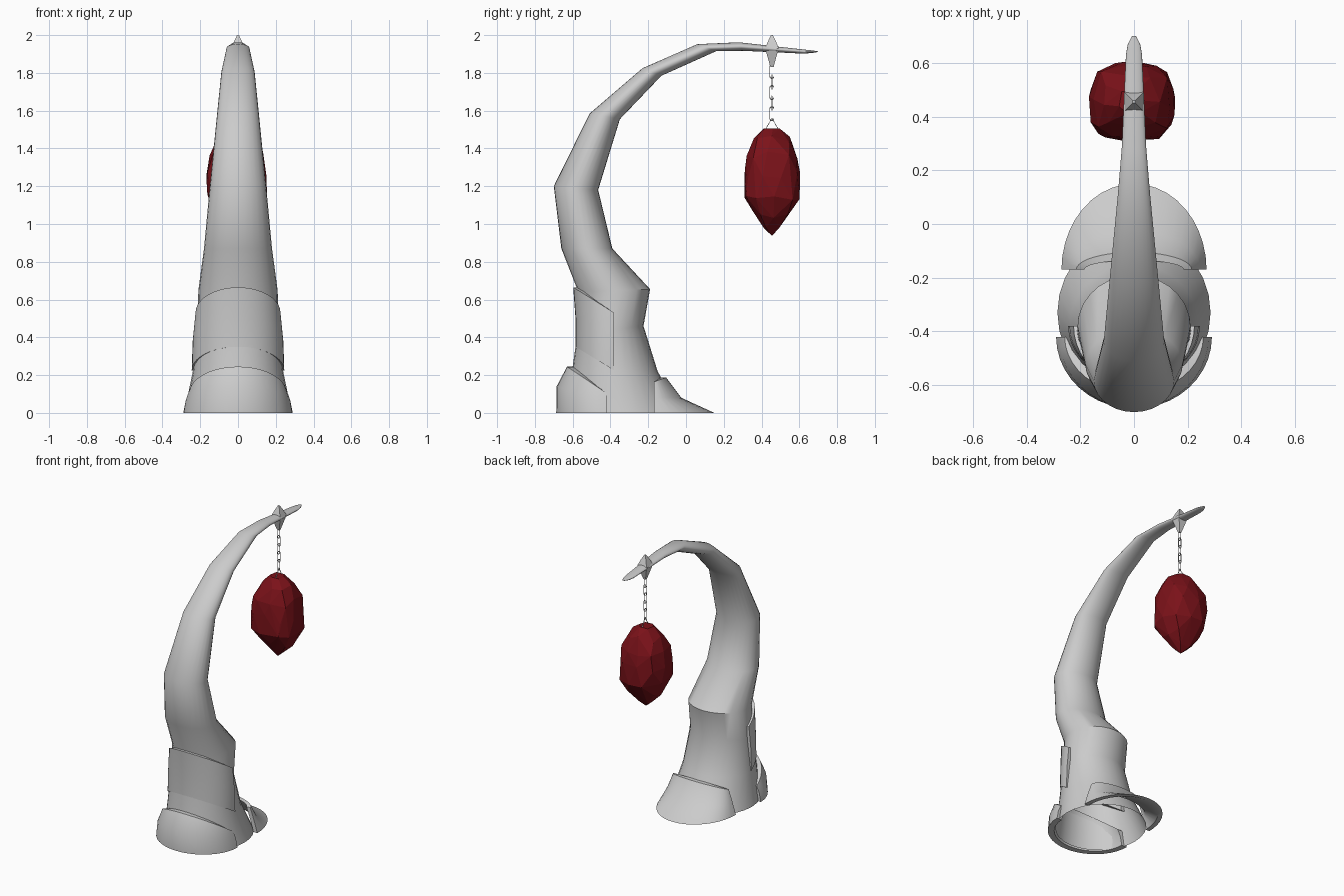
import bpy, bmesh, math, random
from mathutils import Vector

if "Cube" in bpy.data.objects:
    bpy.data.objects.remove(bpy.data.objects["Cube"])

random.seed(4)


def finish(name, bm, angle=None, mat=None):
    bmesh.ops.recalc_face_normals(bm, faces=bm.faces)
    me = bpy.data.meshes.new(name)
    bm.to_mesh(me)
    bm.free()
    ob = bpy.data.objects.new(name, me)
    bpy.context.collection.objects.link(ob)
    if mat:
        me.materials.append(mat)
    if angle:
        bpy.ops.object.select_all(action='DESELECT')
        ob.select_set(True)
        bpy.context.view_layer.objects.active = ob
        bpy.ops.object.shade_smooth_by_angle(angle=math.radians(angle))
    return ob


def loft(name, loops, start=True, end=True, ring=False, angle=35):
    """Skin a list of closed loops, optionally capped or joined into a ring."""
    bm = bmesh.new()
    vs = [[bm.verts.new(p) for p in loop] for loop in loops]
    pairs = list(zip(vs, vs[1:])) + ([(vs[-1], vs[0])] if ring else [])
    n = len(loops[0])
    for a, b in pairs:
        for i in range(n):
            j = (i + 1) % n
            bm.faces.new((a[i], a[j], b[j], b[i]))
    if start and not ring:
        bm.faces.new(vs[0])
    if end and not ring:
        bm.faces.new(vs[-1])
    return finish(name, bm, angle)


# Curved horn: outer (y, z), inner (y, z), half width in x
horn = [
    (-0.63, 0.00, -0.03, 0.00, 0.285),
    (-0.605, 0.21, -0.15, 0.22, 0.24),
    (-0.575, 0.42, -0.225, 0.46, 0.215),
    (-0.57, 0.64, -0.19, 0.655, 0.21),
    (-0.66, 0.87, -0.39, 0.87, 0.18),
    (-0.70, 1.20, -0.465, 1.18, 0.15),
    (-0.51, 1.585, -0.35, 1.555, 0.112),
    (-0.23, 1.825, -0.13, 1.785, 0.088),
    (0.06, 1.952, 0.16, 1.915, 0.06),
    (0.28, 1.962, 0.30, 1.917, 0.045),
    (0.64, 1.922, 0.62, 1.902, 0.03),
    (0.675, 1.918, 0.665, 1.905, 0.023),
    (0.70, 1.915, 0.695, 1.91, 0.008),
]
loops = []
for oy, oz, iy, iz, w in horn:
    c = Vector((0, (oy + iy) / 2, (oz + iz) / 2))
    h = Vector((0, oy, oz)) - c
    loops.append([c + h * math.cos(t) + Vector((w * math.sin(t), 0, 0))
                  for t in (math.tau * k / 28 for k in range(28))])
loft("curved_horn", loops, start=False, angle=40)


def plate(name, rows, thick, n=20):
    """Half-elliptic armour band; row = half width, y centre, y sides, z centre, z sides."""
    sections = []
    for k in range(n + 1):
        t = -math.pi / 2 + math.pi * k / n
        s, c = math.sin(t), math.cos(t)

        def pt(r, d):
            w, yc, ys, zc, zs = r
            dy = yc - ys
            dy -= math.copysign(d, dy)
            return Vector(((w - d) * s, ys + dy * c, zs + (zc - zs) * c))
        sections.append([pt(r, 0) for r in rows] + [pt(r, thick) for r in reversed(rows)])
    loft(name, sections)


plate("upper_front_plate", [
    (0.245, -0.585, -0.38, 0.35, 0.225),
    (0.240, -0.585, -0.38, 0.50, 0.38),
    (0.225, -0.597, -0.38, 0.665, 0.53)], 0.035)
plate("lower_front_plate", [
    (0.290, -0.687, -0.42, 0.00, 0.00),
    (0.278, -0.685, -0.42, 0.14, 0.06),
    (0.258, -0.63, -0.42, 0.245, 0.105)], 0.04)
plate("rear_toe_plate", [
    (0.270, 0.15, -0.17, 0.00, 0.00),
    (0.245, -0.025, -0.17, 0.08, 0.08),
    (0.215, -0.105, -0.17, 0.187, 0.165)], 0.03)

# Hanging point through the horn tip
HY = 0.455
hook = [(1.83, 0.008), (1.93, 0.036), (1.965, 0.022), (2.0, 0.005)]
loft("tip_stud", [[(r * sx, HY + r * sy, z) for sx, sy in
                   ((-1, -1), (1, -1), (1, 1), (-1, 1))] for z, r in hook], angle=20)


def wire(name, path, r, axis):
    """Closed wire loop along planar (u, z) points, lying in the x or y plane."""
    P = [Vector((u, HY, z)) if axis == 'x' else Vector((0, HY + u, z)) for u, z in path]
    nrm = Vector((0, 1, 0)) if axis == 'x' else Vector((1, 0, 0))
    mid = sum(P, Vector()) / len(P)
    loft(name, [[p + r * (math.cos(a) * (p - mid).normalized() + math.sin(a) * nrm)
                 for a in (math.tau * k / 6 for k in range(6))] for p in P], ring=True, angle=60)


# Chain links alternate direction
for i in range(5):
    z = 1.808 - i * 0.056
    link = []
    for k in range(12):
        a = math.tau * (k + 0.5) / 12
        link.append((0.011 * math.cos(a), z + math.copysign(0.026, math.sin(a)) + 0.011 * math.sin(a)))
    wire("chain_link_%d" % (i + 1), link, 0.003, 'yx'[i % 2])
wire("crystal_hanger", [(0, 1.56), (0.035, 1.50), (-0.035, 1.50)], 0.003, 'y')

# Faceted red crystal: hull of jittered squarish rings
red = bpy.data.materials.new("crystal_red")
red.diffuse_color = (0.2, 0.006, 0.01, 1)
red.use_nodes = True
red.node_tree.nodes["Principled BSDF"].inputs["Base Color"].default_value = red.diffuse_color
bm = bmesh.new()
for z, r, n in ((1.505, 0.3, 6), (1.45, 0.65, 8), (1.37, 0.91, 10), (1.26, 1.0, 10),
                (1.15, 1.0, 10), (1.05, 0.68, 8), (0.98, 0.3, 5), (0.94, 0.02, 3)):
    off = random.random()
    for k in range(n):
        a = math.tau * (k + off + random.uniform(-0.2, 0.2)) / n
        c, s = math.cos(a), math.sin(a)
        q = r * random.uniform(0.97, 1.03) / (abs(c) ** 3.5 + abs(s) ** 3.5) ** (1 / 3.5)
        dz = random.uniform(-0.025, 0.025) if 1.0 < z < 1.5 else 0
        bm.verts.new((-0.008 + 0.157 * q * c, HY + 0.145 * q * s, z + dz))
hull = bmesh.ops.convex_hull(bm, input=bm.verts)
bmesh.ops.delete(bm, geom=list({v for v in hull["geom_interior"] + hull["geom_unused"]
                                if isinstance(v, bmesh.types.BMVert)}), context='VERTS')
finish("hanging_crystal", bm, mat=red)
